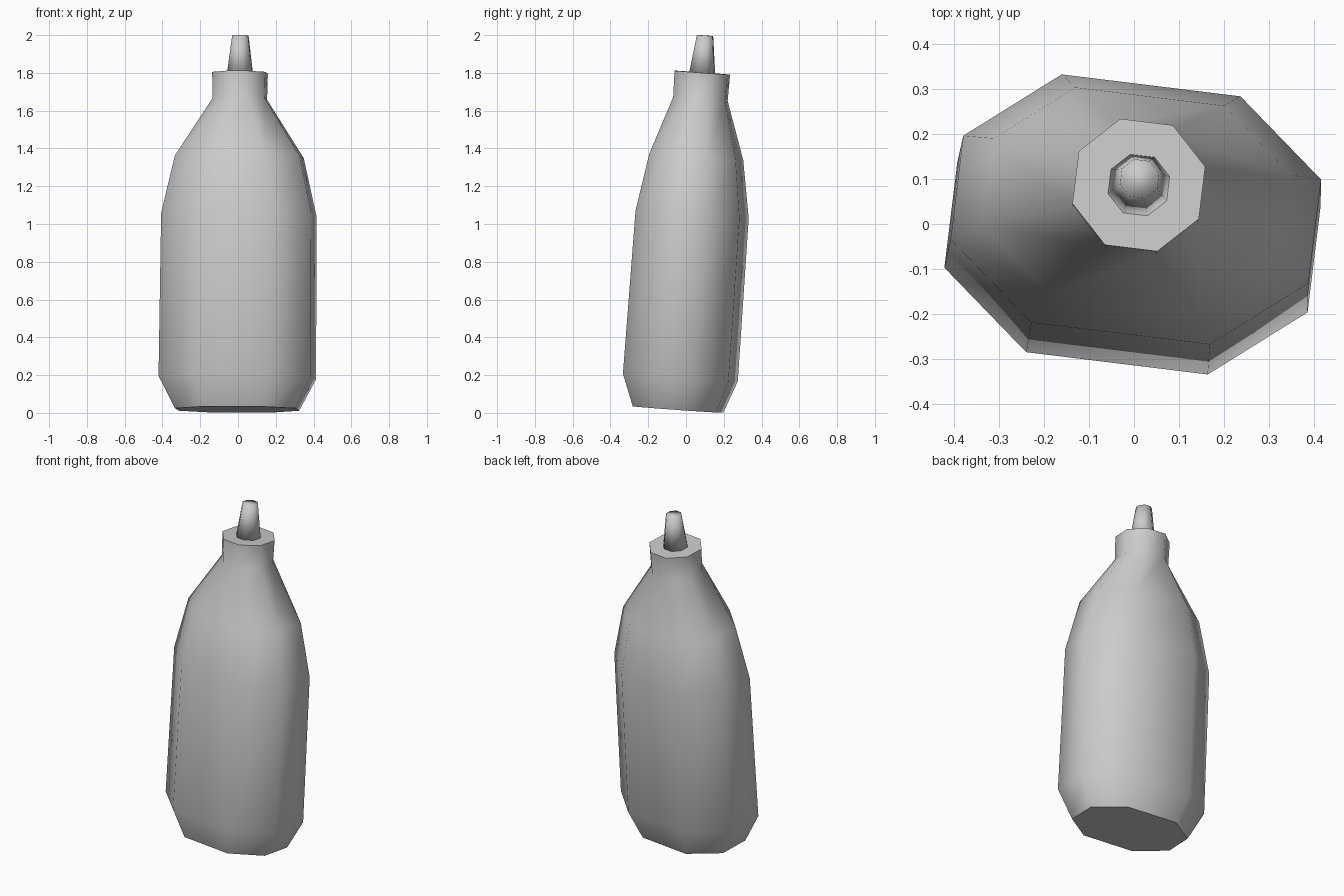
import bpy, bmesh
from math import radians, cos, sin, pi
from mathutils import Matrix

cube = bpy.data.objects.get("Cube")
if cube:
    bpy.data.objects.remove(cube, do_unlink=True)

plastic = bpy.data.materials.new("light grey plastic")
plastic.use_nodes = True
GREY = (0.6, 0.6, 0.6, 1)
plastic.diffuse_color = GREY
plastic.node_tree.nodes["Principled BSDF"].inputs["Base Color"].default_value = GREY

# The whole bottle is turned a little and leans backward
POSE = (Matrix.Translation((-0.005, -0.042, 0.018))
        @ Matrix.Rotation(radians(-7), 4, "Z")
        @ Matrix.Rotation(radians(-4.15), 4, "X"))


def wide_octagon(scale):
    """Chamfered rectangle section of the body, counter-clockwise."""
    quarter = [(0.40, 0.116), (0.20, 0.278)]
    pts = quarter + [(-x, y) for x, y in reversed(quarter)]
    pts += [(-x, -y) for x, y in pts]
    return [(x * scale, y * scale) for x, y in pts]


def round_octagon(radius):
    return [(radius * cos(a), radius * sin(a))
            for a in (pi / 8 + i * pi / 4 for i in range(8))]


def loft(name, rings, angle):
    """Skin a stack of (height, section) rings and cap both ends."""
    bm = bmesh.new()
    loops = [[bm.verts.new((x, y, z)) for x, y in pts] for z, pts in rings]
    for low, high in zip(loops, loops[1:]):
        for i in range(8):
            j = (i + 1) % 8
            bm.faces.new((low[i], low[j], high[j], high[i]))
    bm.faces.new(loops[0][::-1])
    bm.faces.new(loops[-1])
    mesh = bpy.data.meshes.new(name)
    bm.to_mesh(mesh)
    bm.free()
    mesh.transform(POSE)
    mesh.materials.append(plastic)
    obj = bpy.data.objects.new(name, mesh)
    bpy.context.collection.objects.link(obj)
    bpy.ops.object.select_all(action="DESELECT")
    obj.select_set(True)
    bpy.context.view_layer.objects.active = obj
    bpy.ops.object.shade_smooth_by_angle(angle=radians(angle))
    return obj


# Body with tapered foot, shoulders and neck
loft("bottle_body", [
    (0.0, wide_octagon(0.80)),
    (0.17, wide_octagon(1.015)),
    (1.035, wide_octagon(1.0)),
    (1.341, wide_octagon(0.83)),
    (1.648, round_octagon(0.150)),
    (1.788, round_octagon(0.153)),
], 62)

# Tapered spout standing on the flat neck top
loft("spout", [
    (1.788, round_octagon(0.071)),
    (1.985, round_octagon(0.045)),
], 120)
